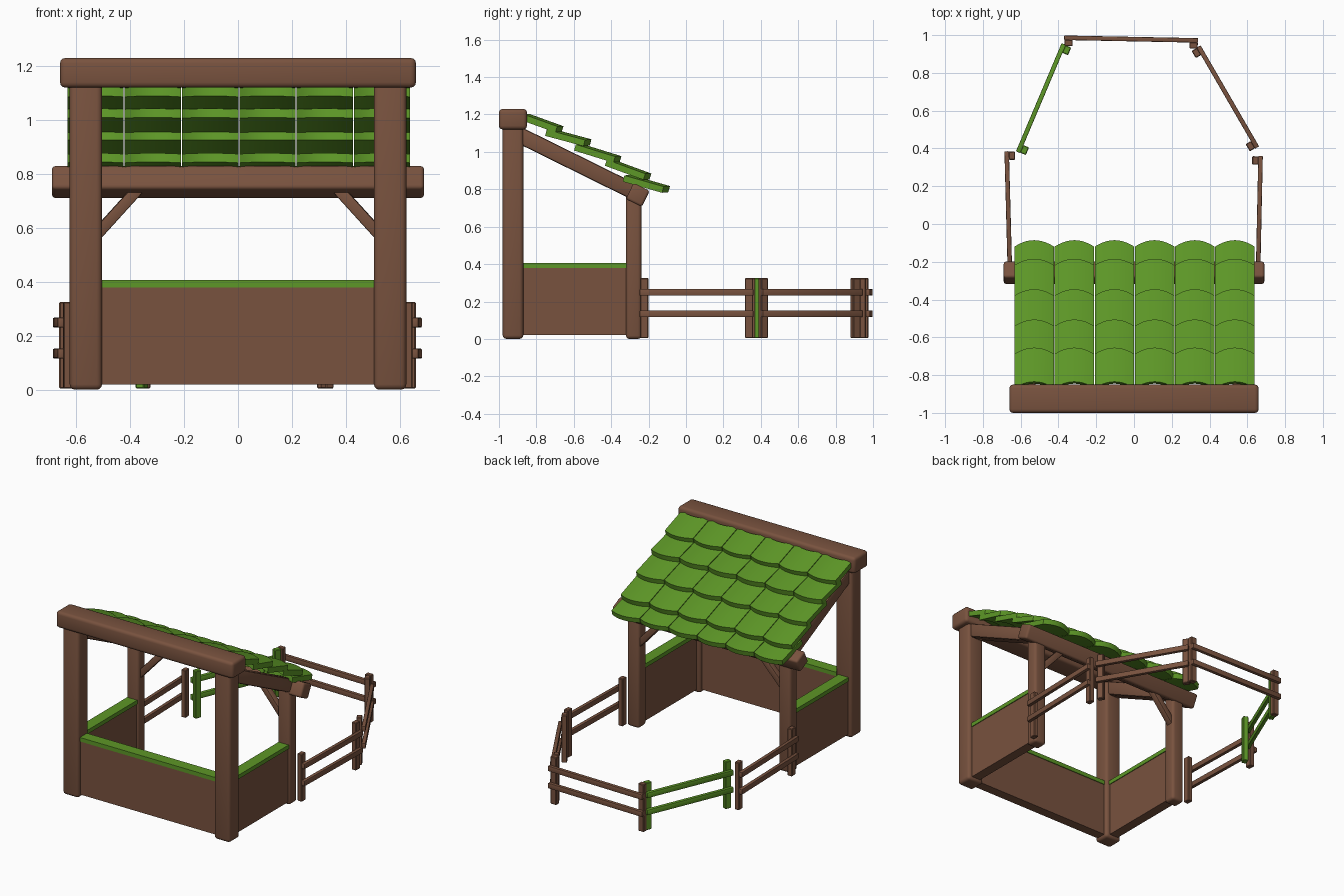
import bpy, bmesh, math
from mathutils import Vector, Matrix

if "Cube" in bpy.data.objects:
    bpy.data.objects.remove(bpy.data.objects["Cube"])


def material(name, rgb):
    m = bpy.data.materials.new(name)
    m.diffuse_color = (*rgb, 1)
    m.use_nodes = True
    m.node_tree.nodes["Principled BSDF"].inputs["Base Color"].default_value = m.diffuse_color
    return m


BROWN = material("brown wood", (0.19, 0.085, 0.049))
GREEN = material("leaf green", (0.11, 0.31, 0.02))


def finish(bm, name, mat):
    bmesh.ops.recalc_face_normals(bm, faces=bm.faces)
    me = bpy.data.meshes.new(name)
    bm.to_mesh(me)
    bm.free()
    me.materials.append(mat)
    ob = bpy.data.objects.new(name, me)
    bpy.context.collection.objects.link(ob)
    bpy.ops.object.select_all(action='DESELECT')
    ob.select_set(True)
    bpy.context.view_layer.objects.active = ob
    bpy.ops.object.shade_smooth_by_angle(angle=math.radians(35))
    return ob


def box(name, center, size, mat=BROWN, bevel=0.0, rot=None, segments=3):
    bm = bmesh.new()
    bmesh.ops.create_cube(bm, size=1)
    bmesh.ops.scale(bm, vec=size, verts=bm.verts)
    if bevel:
        bmesh.ops.bevel(bm, geom=bm.edges[:], offset=bevel, segments=segments,
                        profile=0.5, affect='EDGES')
    m = Matrix.Translation(center) @ (rot.to_4x4() if rot else Matrix())
    bmesh.ops.transform(bm, matrix=m, verts=bm.verts)
    return finish(bm, name, mat)


def bar(name, a, b, width, height, mat=BROWN, bevel=0.0):
    """Beam from a to b; width is horizontal, height is across it."""
    a, b = Vector(a), Vector(b)
    d = (b - a).normalized()
    side = Vector((0, 0, 1)).cross(d).normalized()
    rot = Matrix((d, side, d.cross(side))).transposed()
    return box(name, (a + b) / 2, ((b - a).length, width, height), mat, bevel, rot, 2)


# main frame beams
box("top_beam", (0, -0.925, 1.175), (1.32, 0.15, 0.11), bevel=0.02)
box("rear_beam", (0, -0.258, 0.77), (1.38, 0.096, 0.096), bevel=0.014,
    rot=Matrix.Rotation(math.radians(-26), 3, 'X'))

# posts, rafters, braces and side walls, mirrored
for s, tag in ((-1, "left"), (1, "right")):
    box(f"front_post_{tag}", (s * 0.564, -0.925, 0.575), (0.12, 0.11, 1.15), bevel=0.02)
    box(f"rear_post_{tag}", (s * 0.564, -0.28, 0.39), (0.09, 0.082, 0.78), bevel=0.018)
    bar(f"rafter_{tag}", (s * 0.564, -0.92, 1.104), (s * 0.564, -0.27, 0.783),
        0.085, 0.086, bevel=0.012)
    bar(f"brace_{tag}", (s * 0.545, -0.275, 0.552), (s * 0.35, -0.265, 0.767),
        0.042, 0.042, bevel=0.005)
    box(f"side_wall_{tag}", (s * 0.564, -0.595, 0.2), (0.065, 0.58, 0.36))
    box(f"side_wall_cap_{tag}", (s * 0.564, -0.595, 0.393), (0.075, 0.58, 0.027), GREEN)

# front wall
box("front_wall", (0, -0.925, 0.2), (1.03, 0.065, 0.36))
box("front_wall_cap", (0, -0.925, 0.393), (1.03, 0.075, 0.027), GREEN)

# roof tiles: five overlapping rows of six scalloped, slightly crowned tiles
# each row: upper end y, upper z, lower tip y, lower z (mid thickness)
ROWS = [(-0.86, 1.18, -0.66, 1.115), (-0.735, 1.10, -0.51, 1.045),
        (-0.58, 1.02, -0.35, 0.955), (-0.415, 0.937, -0.19, 0.862),
        (-0.32, 0.855, -0.09, 0.795)]
PITCH, STEPS, THICK, SCALLOP, CROWN = 0.2125, 10, 0.034, 0.035, 0.012
bm = bmesh.new()
for y0, z0, y1, z1 in ROWS:
    d = Vector((0, y1 - y0, z1 - z0)).normalized()
    n = Vector((0, -d.z, d.y))
    for c in range(6):
        cx = (c - 2.5) * PITCH + 0.003
        rings = []
        for i in range(STEPS + 1):
            t = 2 * i / STEPS - 1
            x = cx + t * (PITCH / 2 - 0.002)
            off = -d * SCALLOP * t * t + Vector((0, 0, CROWN * (0.5 - t * t)))
            hi = Vector((x, y0 + 0.02, z0)) + off
            lo = Vector((x, y1, z1)) + off
            h = n * THICK / 2
            rings.append([bm.verts.new(p) for p in (hi + h, lo + h, lo - h, hi - h)])
        for p, q in zip(rings, rings[1:]):
            for k in range(4):
                bm.faces.new((p[k], p[(k + 1) % 4], q[(k + 1) % 4], q[k]))
        bm.faces.new(rings[0])
        bm.faces.new(rings[-1][::-1])
finish(bm, "roof_tiles", GREEN)


# fence sections: two rails outside, a post near each end inside
def fence(name, a, b, mat):
    a, b = Vector((*a, 0)), Vector((*b, 0))
    d = (b - a).normalized()
    inward = Vector((-d.y, d.x, 0))
    if inward.dot(Vector((0, 0.3, 0)) - a) < 0:
        inward = -inward
    for z in (0.134, 0.249):
        up = Vector((0, 0, z))
        bar(f"{name}_rail", a + up, b + up, 0.024, 0.036, mat, 0.004)
    rot = Matrix.Rotation(math.atan2(d.y, d.x), 3, 'Z')
    for p in (a + d * 0.024, b - d * 0.024):
        box(f"{name}_post", p + inward * 0.027 + Vector((0, 0, 0.165)),
            (0.044, 0.034, 0.32), mat, 0.004, rot, 1)


fence("fence_left", (-0.657, -0.248), (-0.674, 0.385), BROWN)
fence("gate_green", (-0.614, 0.38), (-0.372, 0.953), GREEN)
fence("fence_back", (-0.37, 0.986), (0.34, 0.972), BROWN)
fence("fence_back_right", (0.342, 0.94), (0.652, 0.405), BROWN)
fence("fence_right", (0.657, -0.248), (0.67, 0.36), BROWN)
